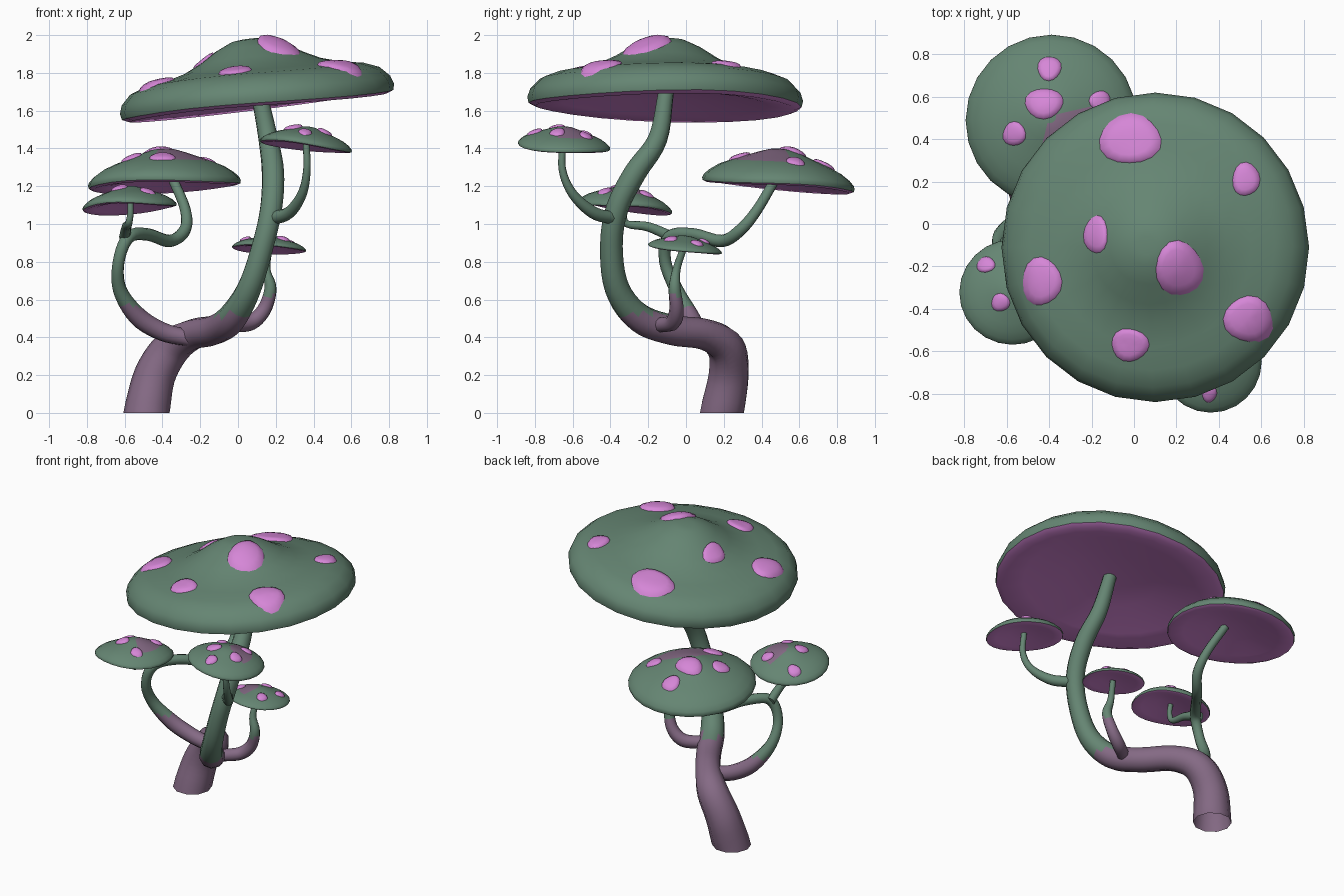
import bpy, bmesh, math, random
from mathutils import Vector, Matrix

if "Cube" in bpy.data.objects:
    bpy.data.objects.remove(bpy.data.objects["Cube"])

random.seed(4)


def material(name, rgb):
    m = bpy.data.materials.new(name)
    m.diffuse_color = (*rgb, 1)
    m.use_nodes = True
    m.node_tree.nodes["Principled BSDF"].inputs["Base Color"].default_value = m.diffuse_color
    return m


GREEN = material("moss green", (0.13, 0.235, 0.17))
PURPLE = material("dusky purple", (0.235, 0.145, 0.235))
PINK = material("orchid pink", (0.67, 0.24, 0.68))


def finish(name, bm, mats, angle=50, recalc=True):
    if recalc:
        bmesh.ops.recalc_face_normals(bm, faces=bm.faces)
    me = bpy.data.meshes.new(name)
    bm.to_mesh(me)
    bm.free()
    for m in mats:
        me.materials.append(m)
    for p in me.polygons:
        p.use_smooth = True
    me.set_sharp_from_angle(angle=math.radians(angle))
    ob = bpy.data.objects.new(name, me)
    bpy.context.collection.objects.link(ob)
    return ob


def spline(points, steps):
    """Catmull-Rom through 4D points (x, y, z, radius)."""
    P = [Vector(p) for p in points]
    P = [P[0] * 2 - P[1]] + P + [P[-1] * 2 - P[-2]]
    out = []
    for i in range(1, len(P) - 2):
        a, b, c, d = P[i - 1:i + 3]
        for k in range(steps):
            t = k / steps
            out.append(0.5 * (2 * b + (c - a) * t + (2 * a - 5 * b + 4 * c - d) * t * t
                              + (3 * b - a - 3 * c + d) * t ** 3))
    return out + [P[-2]]


def stem(name, points, purple_below=0.0, sides=10, ground=False):
    path = spline(points, 5)
    bm = bmesh.new()
    rings, side = [], Vector((1, 0, 0))
    for i, p in enumerate(path):
        t = (path[min(i + 1, len(path) - 1)] - path[max(i - 1, 0)]).to_3d().normalized()
        if ground and i == 0:
            t = Vector((0, 0, 1))
        side = (side - t * side.dot(t)).normalized()
        up = t.cross(side)
        rings.append([bm.verts.new(p.to_3d() + p.w * (side * math.cos(a) + up * math.sin(a)))
                      for a in (2 * math.pi * j / sides for j in range(sides))])
    for r0, r1 in zip(rings, rings[1:]):
        for j in range(sides):
            k = (j + 1) % sides
            bm.faces.new((r0[j], r0[k], r1[k], r1[j]))
    if not ground:
        bm.faces.new(rings[0][::-1])
    bm.faces.new(rings[-1])
    for f in bm.faces:
        f.material_index = int(f.calc_center_median().z < purple_below)
    return finish(name, bm, [GREEN, PURPLE], recalc=False)


# cap cross-sections: radius and height as fractions, crown to rim
WIDE = [(0, 1), (.06, .998), (.13, .98), (.25, .86), (.38, .68), (.5, .55), (.65, .46),
        (.8, .41), (.91, .32), (.98, .16), (1, .02), (.99, -.08)]
DOME = [(0, 1), (.08, .995), (.16, .97), (.28, .88), (.4, .78), (.52, .68), (.65, .575),
        (.8, .43), (.92, .25), (.985, .1), (1, 0), (.99, -.08)]


def crown_height(crown, f):
    for (r0, h0), (r1, h1) in zip(crown, crown[1:]):
        if f <= r1:
            return h0 + (h1 - h0) * (f - r0) / (r1 - r0)
    return 0


def mushroom_cap(name, centre, R, H, slope, spots, crown=DOME, hollow=.15, droop=.03,
                 stain=None, sides=24):
    n = Vector((-slope[0], -slope[1], 1)).normalized()
    M = Matrix.Translation(centre) @ Vector((0, 0, 1)).rotation_difference(n).to_matrix().to_4x4()
    gills = [(.94, -.13), (.75, -.08), (.4, hollow * .7), (0, hollow)]

    def sag(x, y):
        # the front right of every rim hangs a little lower
        d = max(0, (x - y) * .707 / R)
        return -droop * d * d

    bm = bmesh.new()
    rings = []
    for r, h in crown + gills:
        ring = []
        for j in range(sides if r else 1):
            a = 2 * math.pi * j / sides
            x, y = R * r * math.cos(a), R * r * math.sin(a)
            ring.append(bm.verts.new((x, y, h * H + sag(x, y))))
        rings.append(ring)
    for i, (r0, r1) in enumerate(zip(rings, rings[1:])):
        for j in range(sides):
            k = (j + 1) % sides
            vs = [r0[j % len(r0)], r0[k % len(r0)], r1[k % len(r1)], r1[j % len(r1)]]
            f = bm.faces.new(list(dict.fromkeys(vs)))
            c = f.calc_center_median()
            f.material_index = 1 if i >= len(crown) - 1 else 0
            # dusky stain on one side of the crown
            if stain and 1 <= i < 6 and c.xy.normalized().dot(Vector(stain).normalized()) > 0.5:
                f.material_index = 2
    bm.transform(M)
    finish(name, bm, [GREEN, PINK, PURPLE])

    # raised spots that follow the crown
    bm = bmesh.new()
    N = 16
    for x, y, rx, ry in spots:
        p = Vector((x - centre[0], y - centre[1]))
        p -= n.xy * H * crown_height(crown, p.length / R)
        bump = 0.01 + 0.15 * min(rx, ry)
        ph = random.uniform(0, 6.28)
        prev = None
        for t, lift in [(0, 1), (.35, .95), (.65, .8), (.9, .5), (1.03, -.3)]:
            ring = []
            for j in range(N if t else 1):
                a = 2 * math.pi * j / N
                w = t * (1 + 0.05 * math.cos(3 * a + ph))
                q = p + Vector((rx * w * math.cos(a), ry * w * math.sin(a)))
                z = H * crown_height(crown, min(q.length / R, .98)) + bump * lift + sag(q.x, q.y)
                ring.append(bm.verts.new((q.x, q.y, z)))
            if prev:
                for j in range(N):
                    k = (j + 1) % N
                    vs = [prev[j % len(prev)], ring[j], ring[k], prev[k % len(prev)]]
                    bm.faces.new(list(dict.fromkeys(vs)))
            prev = ring
    bm.transform(M)
    finish(name + "_spots", bm, [PINK], 80, recalc=False)


# stems
stem("main_stem", [
    (-.485, .19, 0, .122), (-.44, .225, .2, .11), (-.35, .21, .345, .1), (-.24, .1, .415, .083),
    (-.12, -.08, .44, .08), (-.03, -.25, .505, .078), (.06, -.365, .66, .066),
    (.13, -.395, .88, .06), (.175, -.365, 1.08, .06), (.185, -.27, 1.27, .06),
    (.16, -.15, 1.45, .052), (.11, -.105, 1.7, .042)], 0.52, ground=True)
stem("left_branch", [
    (-.26, .07, .395, .045), (-.4, .06, .43, .05), (-.53, .02, .51, .05), (-.625, -.05, .65, .037),
    (-.632, -.11, .8, .032), (-.58, -.09, .93, .034), (-.48, .04, .945, .033),
    (-.36, .19, .91, .033), (-.28, .29, .97, .032), (-.28, .38, 1.08, .028),
    (-.35, .48, 1.25, .026)], 0.565)
stem("left_twig", [
    (-.6, -.07, .93, .03), (-.59, -.2, .985, .026), (-.58, -.31, 1.0, .02),
    (-.57, -.33, 1.05, .017), (-.57, -.32, 1.12, .016)])
stem("right_branch", [
    (.18, -.38, 1.03, .036), (.27, -.49, 1.06, .033), (.34, -.6, 1.16, .025),
    (.365, -.655, 1.29, .02), (.36, -.65, 1.44, .018)])
stem("low_branch", [
    (-.03, -.14, .465, .04), (.07, -.07, .48, .042), (.14, -.05, .55, .038), (.172, -.06, .66, .032),
    (.15, -.05, .76, .022), (.165, -.01, .88, .018)], 0.62)

# caps with their spots: (x, y, half width, half depth)
mushroom_cap("main_cap", (.1, -.11, 1.665), .73, .318, (.125, -.03), [
    (-.02, .40, .15, .12), (.53, .21, .065, .08), (-.18, -.05, .062, .09), (.21, -.21, .11, .13),
    (-.44, -.27, .097, .115), (.54, -.45, .115, .11), (-.02, -.57, .09, .078)], WIDE, .1, .04)
mushroom_cap("back_left_cap", (-.39, .49, 1.222), .405, .176, (.055, -.1), [
    (-.4, .735, .057, .06), (-.425, .57, .092, .075), (-.565, .425, .056, .057),
    (-.16, .58, .05, .05), (-.4, .28, .07, .055)], stain=(.8, -1))
mushroom_cap("front_left_cap", (-.575, -.32, 1.1), .25, .1, (.09, -.16), [
    (-.7, -.19, .045, .04), (-.63, -.37, .045, .042), (-.48, -.21, .04, .04),
    (-.48, -.43, .04, .035)], stain=(1, .4), droop=.035)
mushroom_cap("right_cap", (.36, -.645, 1.42), .245, .096, (-.1, -.09), [
    (.355, -.8, .036, .04), (.29, -.68, .05, .045), (.46, -.68, .04, .04),
    (.44, -.53, .04, .035), (.25, -.53, .035, .035)], stain=(1, 1), droop=.02)
mushroom_cap("low_cap", (.165, -.005, .872), .197, .066, (-.04, -.13), [
    (.04, -.03, .03, .035), (.24, -.08, .035, .035), (.15, .1, .04, .03),
    (.28, .06, .03, .035)], stain=(-1, -.4), droop=.01)
